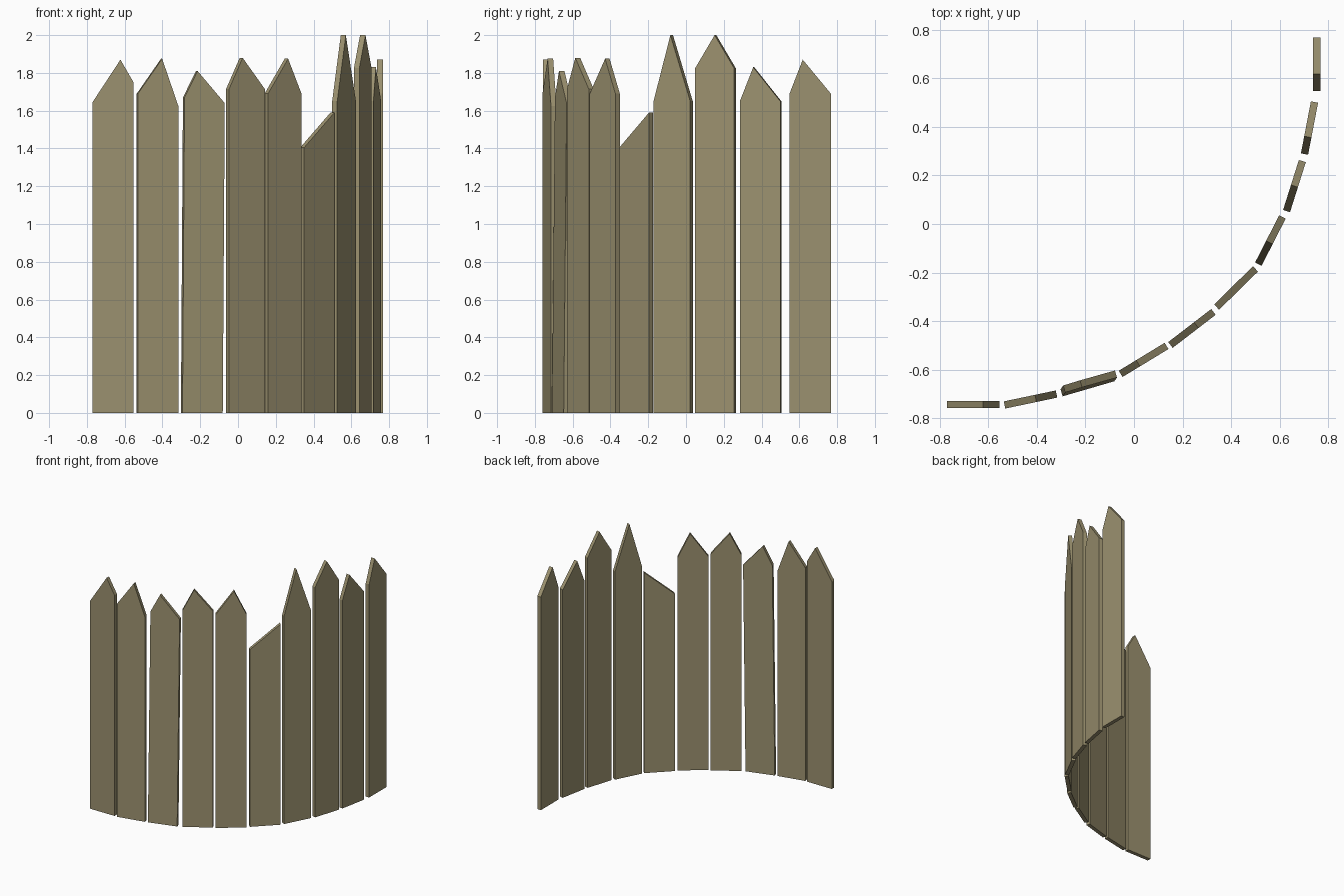
import bpy, bmesh
from mathutils import Vector

if "Cube" in bpy.data.objects:
    bpy.data.objects.remove(bpy.data.objects["Cube"])

wood = bpy.data.materials.new("weathered wood")
wood.diffuse_color = (0.33, 0.285, 0.16, 1)
wood.use_nodes = True
wood.node_tree.nodes["Principled BSDF"].inputs["Base Color"].default_value = wood.diffuse_color
THICK = 0.03

# left end, right end (plan view), left height, peak position, peak height, right height, lean
planks = [
    ((-0.77, -0.743), (-0.553, -0.743), 1.645, 0.68, 1.87, 1.75, (0, 0)),
    ((-0.533, -0.745), (-0.319, -0.70), 1.69, 0.60, 1.875, 1.625, (0, 0)),
    ((-0.298, -0.695), (-0.085, -0.633), 1.67, 0.32, 1.81, 1.64, (0.011, 0.016)),
    ((-0.055, -0.617), (0.134, -0.502), 1.715, 0.38, 1.88, 1.715, (0, 0)),
    ((0.15, -0.498), (0.327, -0.362), 1.69, 0.60, 1.875, 1.69, (0, 0)),
    ((0.34, -0.342), (0.50, -0.185), 1.405, None, 0, 1.59, (0, 0)),
    ((0.512, -0.165), (0.611, 0.029), 1.65, 0.46, 2.0, 1.65, (0, 0)),
    ((0.628, 0.053), (0.693, 0.259), 1.825, 0.50, 2.0, 1.825, (0, 0)),
    ((0.702, 0.288), (0.743, 0.502), 1.65, 0.33, 1.83, 1.65, (0, 0)),
    ((0.752, 0.548), (0.752, 0.767), 1.69, 0.32, 1.87, 1.69, (0, 0)),
]


def make_plank(name, a, b, left, t, peak, right, lean):
    """Extrude the pointed board outline through its thickness."""
    a, b = Vector((*a, 0)), Vector((*b, 0))
    along = (b - a).normalized()
    inward = Vector((-along.y, along.x, 0)) * THICK
    profile = [(0, 0), (1, 0), (1, right)]
    if t is not None:
        profile.append((t, peak))
    profile.append((0, left))
    bm = bmesh.new()
    verts = []
    for u, z in profile:
        shift = Vector((*lean, 0)) * (z / 1.7)
        verts.append(bm.verts.new(a.lerp(b, u) - inward / 2 + shift + Vector((0, 0, z))))
    face = bm.faces.new(verts)
    out = bmesh.ops.extrude_face_region(bm, geom=[face], use_keep_orig=True)
    moved = [v for v in out["geom"] if isinstance(v, bmesh.types.BMVert)]
    bmesh.ops.translate(bm, vec=inward, verts=moved)
    bmesh.ops.recalc_face_normals(bm, faces=bm.faces)
    mesh = bpy.data.meshes.new(name)
    bm.to_mesh(mesh)
    bm.free()
    mesh.materials.append(wood)
    bpy.context.collection.objects.link(bpy.data.objects.new(name, mesh))


# curved palisade of boards
for i, p in enumerate(planks):
    make_plank(f"fence_plank_{i + 1}", *p)
